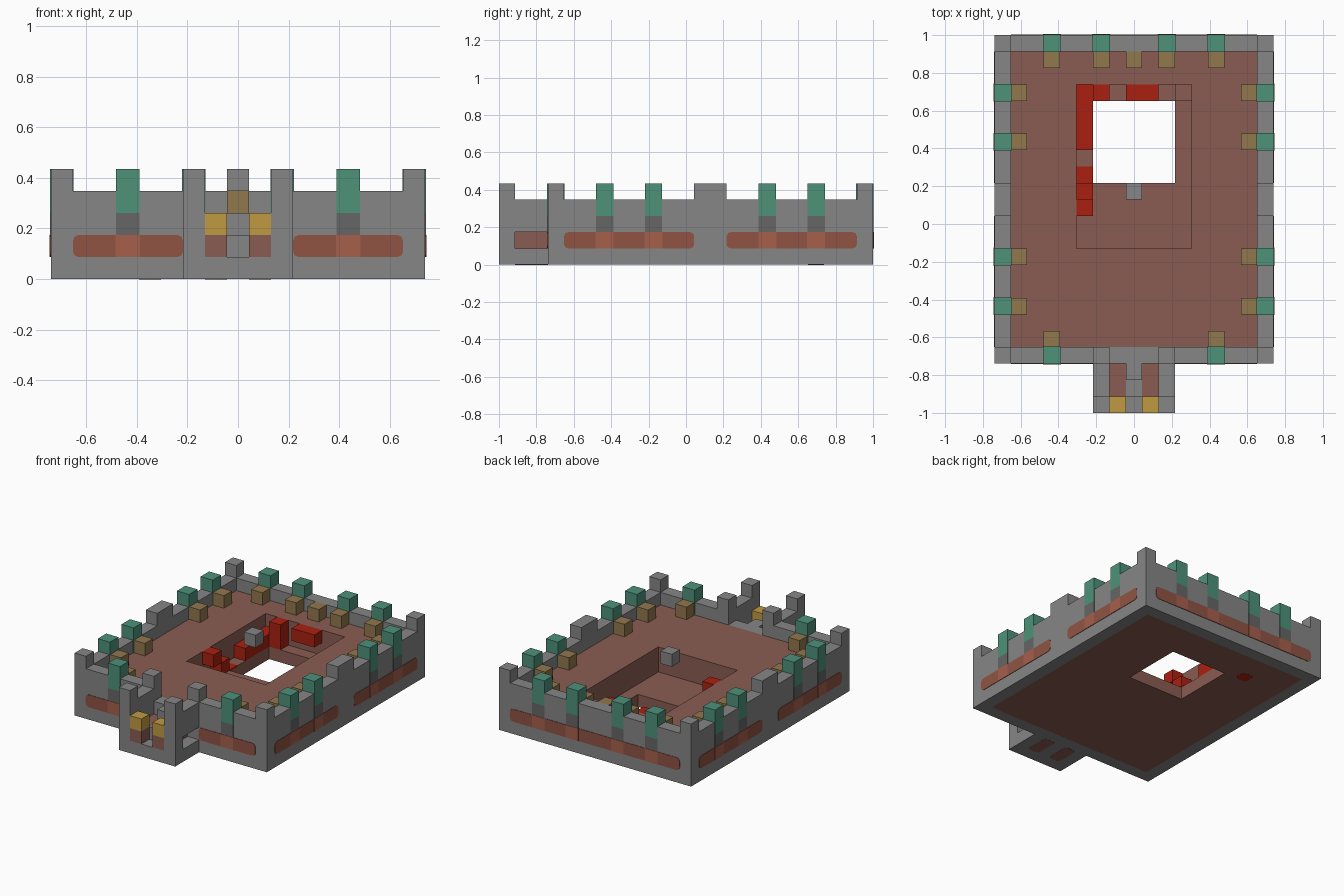
import bpy, bmesh
from mathutils import Matrix, Vector

if "Cube" in bpy.data.objects:
    bpy.data.objects.remove(bpy.data.objects["Cube"])

U = 2 / 23              # one block
W, L = 17, 23           # footprint in blocks
SKIN = 0.003            # thickness of painted plates


def material(name, r, g, b):
    lin = [((c / 255 + 0.055) / 1.055) ** 2.4 for c in (r, g, b)] + [1]
    m = bpy.data.materials.new(name)
    m.use_nodes = True
    m.diffuse_color = lin
    m.node_tree.nodes["Principled BSDF"].inputs["Base Color"].default_value = lin
    return m


STONE = material("grey stone", 134, 134, 134)
DARK = material("dark stone", 102, 102, 102)
GREEN = material("green tile", 78, 146, 122)
GOLD = material("gold lamp", 192, 154, 66)
TAN = material("tan crate", 146, 120, 78)
BROWN = material("brown floor", 138, 92, 82)
BAND = material("brown band", 144, 84, 68)
ORANGE = material("orange brick", 166, 96, 76)
RED = material("red brick", 170, 32, 16)


def blocks(name, mat, boxes, grow=0.0, bevel_axis=None):
    """One object from block ranges (x0, x1, y0, y1, z0, z1)."""
    bm = bmesh.new()
    for x0, x1, y0, y1, z0, z1 in boxes:
        lo = Vector((x0 - W / 2, y0 - L / 2, z0)) * U
        hi = Vector((x1 - W / 2, y1 - L / 2, z1)) * U
        size = hi - lo + Vector((grow, grow, 0)) * 2
        place = Matrix.Translation((lo + hi) / 2) @ Matrix.Diagonal(size.to_4d())
        bmesh.ops.create_cube(bm, size=1, matrix=place)
    if bevel_axis is not None:
        edges = []
        for e in bm.edges:
            d = (e.verts[0].co - e.verts[1].co).normalized()
            if abs(d[bevel_axis]) > 0.9:
                edges.append(e)
        bmesh.ops.bevel(bm, geom=edges, offset=U / 4, segments=2,
                        profile=0.5, affect='EDGES')
    mesh = bpy.data.meshes.new(name)
    bm.to_mesh(mesh)
    bm.free()
    mesh.materials.append(mat)
    ob = bpy.data.objects.new(name, mesh)
    bpy.context.collection.objects.link(ob)
    return ob


def mirrored(boxes):
    return boxes + [(W - b[1], W - b[0], *b[2:]) for b in boxes]


def frame(x0, x1, y0, y1, a0, a1, b0, b1, z0, z1):
    """Four boxes around the rectangular opening a0..a1, b0..b1."""
    return [(x0, x1, y0, b0, z0, z1), (x0, x1, b1, y1, z0, z1),
            (x0, a0, b0, b1, z0, z1), (a1, x1, b0, b1, z0, z1)]


# Courtyard floor, sunken pit and open shaft
blocks("courtyard_floor", BROWN, frame(1, 16, 4, 22, 5, 12, 10, 20, 0, 3))
blocks("pit_floor", BROWN, frame(5, 12, 10, 20, 6, 11, 14, 19, 0, 1)
       + [(11, 12, 19, 20, 1, 2)])

# Outer walls with a gap for the gate
blocks("outer_walls", STONE, mirrored([(0, 1, 3, L, 0, 4), (1, 7, 3, 4, 0, 4)])
       + [(1, 16, 22, L, 0, 4)])
blocks("gate_sill", STONE, [(7, 10, 3, 4, 0, 3)])

# Plain merlons: corners, side wall centres and gate
blocks("grey_merlons", STONE, mirrored([
    (0, 1, 3, 4, 4, 5), (0, 1, 22, L, 4, 5), (0, 1, 12, 14, 4, 5),
    (6, 7, 3, 4, 4, 5)]))

# Green merlons with dark and orange stones below, crates inside
side_rows = (6, 9, 16, 19)
back_cols = (3, 6, 10, 13)
front_cols = (3, 13)


def posts(z0, z1, inset=0):
    out = mirrored([(inset, inset + 1, j, j + 1, z0, z1) for j in side_rows])
    out += [(i, i + 1, 22 - inset, L - inset, z0, z1) for i in back_cols]
    out += [(i, i + 1, 3 + inset, 4 + inset, z0, z1) for i in front_cols]
    return out


blocks("green_merlons", GREEN, posts(3, 5), grow=SKIN)
blocks("post_dark_stones", DARK, posts(2, 3), grow=SKIN)
blocks("post_orange_stones", ORANGE, posts(1, 2), grow=SKIN * 1.6)
blocks("wall_crates", TAN, posts(3, 4, inset=1) + [(8, 9, 21, 22, 3, 4)])

# Painted bands around the outside
t = SKIN / U
blocks("side_bands", BAND, mirrored([(-t, 0, 4, 12, 1, 2), (-t, 0, 14, 22, 1, 2)]),
       bevel_axis=0)
blocks("front_bands", BAND, mirrored([(1, 6, 3 - t, 3, 1, 2)]), bevel_axis=1)
blocks("back_band", BAND, [(1, 16, L, L + t, 1, 2)], bevel_axis=1)

# Gatehouse: towers, side walls with windows, steps
blocks("gate_towers", STONE, mirrored([(6, 7, 0, 1, 0, 5)]))
blocks("gate_side_walls", STONE, mirrored([(6, 7, 1, 3, 0, 1), (6, 7, 1, 3, 2, 4)]))
blocks("gate_steps", STONE, [(7, 10, 0, 3, 0, 1), (8, 9, 1, 3, 1, 2),
                             (8, 9, 2, 3, 2, 3)])
blocks("gate_curbs", BROWN, mirrored([(7, 8, 0, 3, 1, 2)]))
blocks("gate_lamps", GOLD, mirrored([(7, 8, 0, 1, 2, 3)]))
blocks("gate_underside_patches", BROWN, mirrored([(7, 8, 1, 3, -t / 3, 0)]),
       bevel_axis=2)

# Red brickwork in the pit: stair, ledge, column and lintel
blocks("red_stair", RED, [(5, 6, 12, 13, 2, 3), (5, 6, 13, 14, 1, 2),
                          (5, 6, 14, 15, 0.9, 1 + t)])
blocks("red_ledge", RED, [(5, 6, 16, 20, 1, 2)])
blocks("red_column", RED, [(6, 7, 19, 20, 1, 3)])
blocks("red_lintel", RED, [(8, 10, 19, 20, 2, 3)])
blocks("red_underside_patch", RED, [(4, 5, 19, 20, -t / 3, 0)], bevel_axis=2)

# Floating block over the pit
blocks("floating_block", STONE, [(8, 9, 13, 14, 4, 5)])
